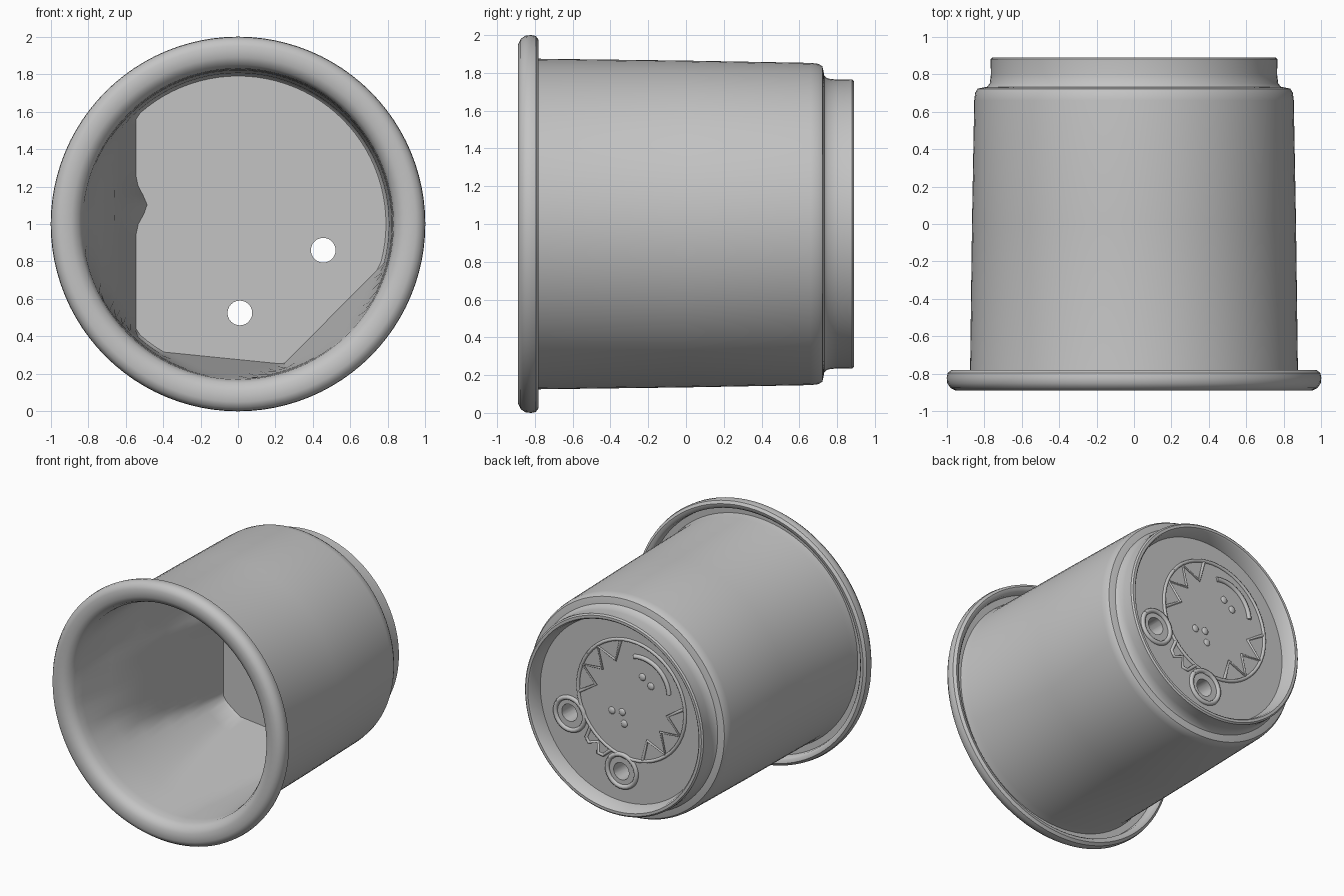
import bpy, bmesh, math
from mathutils import Vector

if "Cube" in bpy.data.objects:
    bpy.data.objects.remove(bpy.data.objects["Cube"])

grey = bpy.data.materials.new("plain grey")
grey.diffuse_color = (0.55, 0.55, 0.55, 1)
grey.use_nodes = True
grey.node_tree.nodes["Principled BSDF"].inputs["Base Color"].default_value = grey.diffuse_color
SEG = 96
FLOOR_IN, FLOOR_OUT = 0.60, 0.78


def activate(ob):
    bpy.ops.object.select_all(action='DESELECT')
    ob.select_set(True)
    bpy.context.view_layer.objects.active = ob


# Cup: closed profile (radius, y) spun around the y axis through z = 1
inner = [(0.0, FLOOR_IN), (0.4, FLOOR_IN), (0.79, FLOOR_IN), (0.803, 0.585), (0.806, 0.4),
         (0.81, 0.2), (0.813, 0.0), (0.817, -0.27), (0.82, -0.5), (0.825, -0.75), (0.83, -0.82)]
outer = [(0.85, -0.865), (0.89, -0.885), (0.95, -0.89), (0.98, -0.875), (0.997, -0.85),
         (1.0, -0.82), (0.995, -0.795), (0.975, -0.78), (0.95, -0.785), (0.937, -0.80),
         (0.932, -0.84), (0.885, -0.842), (0.875, -0.78),
         (0.865, 0.0), (0.853, 0.66), (0.848, 0.70), (0.835, 0.722), (0.81, 0.728),
         (0.785, 0.732), (0.77, 0.75), (0.764, 0.80), (0.766, 0.88), (0.755, 0.89),
         (0.735, 0.89), (0.725, 0.88), (0.705, FLOOR_OUT), (0.4, FLOOR_OUT), (0.0, FLOOR_OUT)]


def pull_in(x, h, y):
    """Uneven fill inside the cup: flatten the wall against slanted planes."""
    t = (y + 0.82) / (FLOOR_IN + 0.82)
    left = 0.83 - 0.17 * min(t / 0.39, 1) - 0.115 * max(0, (t - 0.39) / 0.61)
    left -= 0.06 * t ** 4 * math.exp(-((h - 0.1) / 0.08) ** 2)
    x = max(x, -left)
    for dx, dh, lim in ((0.71, -0.704, 0.70), (-0.1, -0.995, 0.72)):
        limit = 0.83 + (lim - 0.83) * t
        over = x * dx + h * dh - limit
        if over > 0:
            x, h = x - over * dx, h - over * dh
    return x, h


bm = bmesh.new()
rings = []
for k, (r, y) in enumerate(inner + outer):
    if r == 0:
        rings.append([bm.verts.new((0, y, 1))])
        continue
    ring = []
    for i in range(SEG):
        a = 2 * math.pi * i / SEG
        x, h = r * math.cos(a), r * math.sin(a)
        if k < len(inner):
            x, h = pull_in(x, h, y)
        ring.append(bm.verts.new((x, y, 1 + h)))
    rings.append(ring)
for p, q in zip(rings, rings[1:]):
    for i in range(SEG):
        j = (i + 1) % SEG
        if len(p) == 1:
            bm.faces.new((p[0], q[i], q[j]))
        elif len(q) == 1:
            bm.faces.new((p[i], q[0], p[j]))
        else:
            bm.faces.new((p[i], q[i], q[j], p[j]))
bmesh.ops.recalc_face_normals(bm, faces=bm.faces)
me = bpy.data.meshes.new("cup")
bm.to_mesh(me)
bm.free()
cup = bpy.data.objects.new("cup", me)
bpy.context.collection.objects.link(cup)
me.materials.append(grey)

# Two drain holes through the floor
HOLES = [(0.455, 0.86), (0.01, 0.525)]
for x, z in HOLES:
    bpy.ops.mesh.primitive_cylinder_add(vertices=24, radius=0.066, depth=0.6,
                                        location=(x, 0.72, z), rotation=(math.pi / 2, 0, 0))
    cutter = bpy.context.object
    cutter.name = "hole_cutter"
    cutter.hide_render = True
    mod = cup.modifiers.new("hole", 'BOOLEAN')
    mod.operation, mod.solver, mod.object = 'DIFFERENCE', 'EXACT', cutter
    activate(cup)
    bpy.ops.object.modifier_apply(modifier=mod.name)
    bpy.data.objects.remove(cutter)
activate(cup)
bpy.ops.object.shade_smooth_by_angle(angle=math.radians(40))

# Raised animal face on the outside of the floor, in tilted (side, up) coordinates
CENTRE, SIDE, UP = Vector((-0.08, 1.1)), Vector((0.81, 0.586)), Vector((-0.586, 0.81))


def place(s, u):
    p = CENTRE + SIDE * s + UP * u
    return (p.x, FLOOR_OUT, p.y)


def ridge(name, lines, width=0.013):
    cu = bpy.data.curves.new(name, 'CURVE')
    cu.dimensions = '3D'
    cu.bevel_depth, cu.bevel_resolution, cu.use_fill_caps = width, 2, True
    for pts in lines:
        sp = cu.splines.new('POLY')
        sp.points.add(len(pts) - 1)
        for pt, (s, u) in zip(sp.points, pts):
            pt.co = (*place(s, u), 1)
    cu.materials.append(grey)
    ob = bpy.data.objects.new(name, cu)
    bpy.context.collection.objects.link(ob)
    activate(ob)
    bpy.ops.object.convert(target='MESH')
    bpy.ops.object.shade_smooth()


def arc(cs, cu, r, a0, a1, n=24):
    return [(cs + r * math.cos(math.radians(a0 + (a1 - a0) * i / n)),
             cu + r * math.sin(math.radians(a0 + (a1 - a0) * i / n))) for i in range(n + 1)]


ridge("face_outline", [arc(0, 0, 0.46, 0, 360, 48)])
ridge("ears", [arc(s, -0.51, 0.125, 0, 360) for s in (0.285, -0.265)], 0.018)
ridge("mouth", [arc(0, 0.14, 0.24, 40, 140)], 0.018)

# Zigzag stripes on both cheeks
stripes = []
for m in (1, -1):
    zig = []
    for i in range(7):
        a = math.radians(-42 + 84 * i / 6)
        r = 0.45 if i % 2 == 0 else 0.31
        zig.append((m * r * math.cos(a), r * math.sin(a)))
    stripes.append(zig)
ridge("cheek_stripes", stripes, 0.012)

# Forehead tuft between the ears
ridge("tuft", [[(-0.11, -0.45), (-0.09, -0.54), (-0.05, -0.56), (0.0, -0.49),
                (0.05, -0.56), (0.09, -0.54), (0.11, -0.45)]])

# Eyes, nose and muzzle bumps
for name, s, u in (("eye", 0.065, -0.2), ("eye", -0.065, -0.2), ("nose", 0, -0.14),
                   ("muzzle_dot", 0.045, 0.22), ("muzzle_dot", -0.045, 0.22)):
    bpy.ops.mesh.primitive_uv_sphere_add(segments=16, ring_count=8, radius=0.028,
                                         location=place(s, u))
    bump = bpy.context.object
    bump.name = name
    bump.scale = (1, 0.5, 1)
    bump.data.materials.append(grey)
    bpy.ops.object.shade_smooth()
